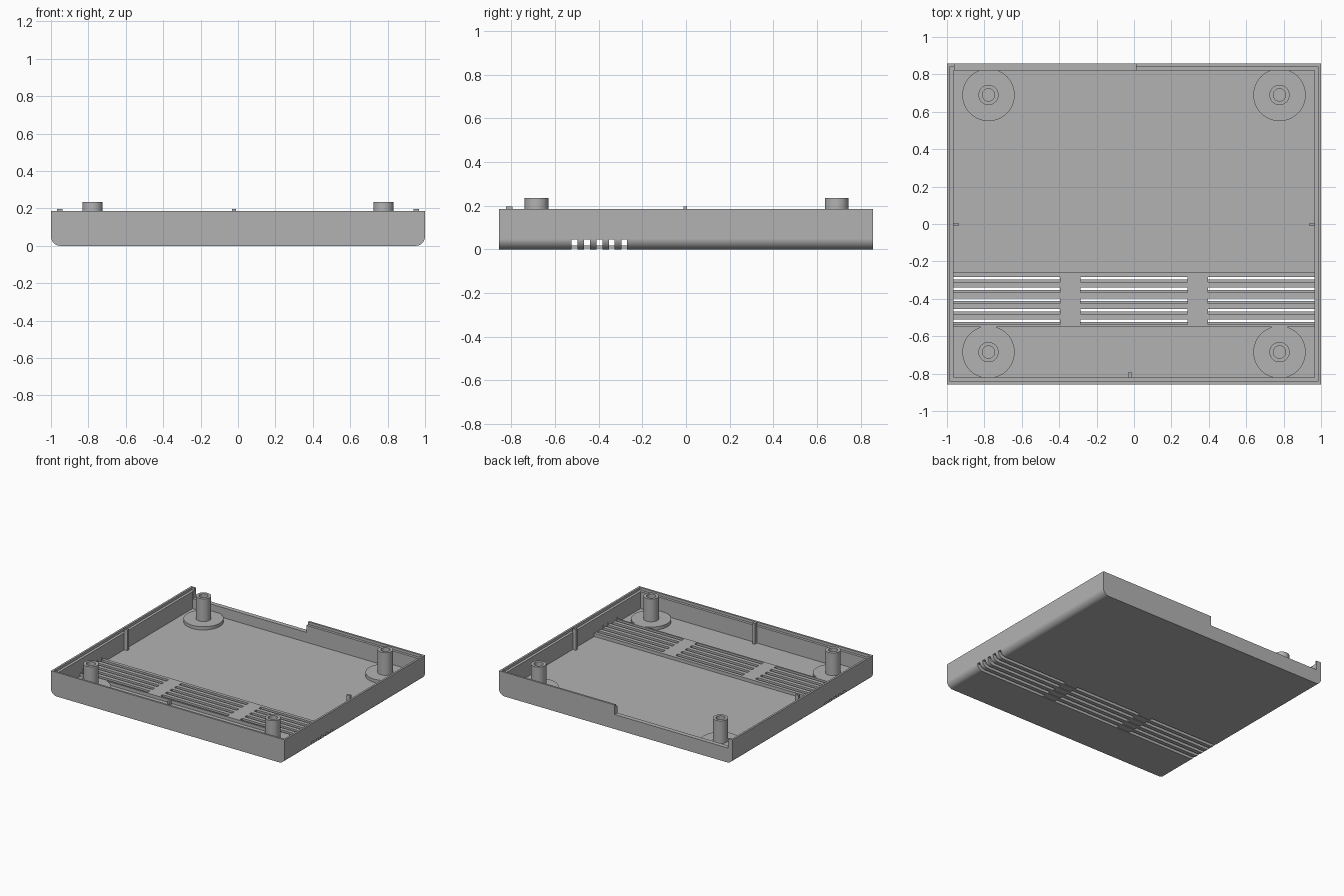
import bpy, bmesh, math
from mathutils import Matrix, Vector

cube = bpy.data.objects.get("Cube")
if cube:
    bpy.data.objects.remove(cube, do_unlink=True)

# Single grey plastic
grey = bpy.data.materials.new("grey_plastic")
grey.use_nodes = True
colour = (0.45, 0.45, 0.45, 1)
grey.diffuse_color = colour
grey.node_tree.nodes["Principled BSDF"].inputs["Base Color"].default_value = colour

W, D, H = 1.0, 0.857, 0.186      # half width, half depth, rim height
WALL, LIP = 0.035, 0.015
FLOOR, BAND = 0.035, 0.06        # floor top, raised vent band top
BAND_BACK, BAND_FRONT = -0.257, -0.551
PITCH, SLOT = 0.057, 0.027


def add_object(name, bm):
    bmesh.ops.recalc_face_normals(bm, faces=bm.faces)
    mesh = bpy.data.meshes.new(name)
    bm.to_mesh(mesh)
    bm.free()
    mesh.materials.append(grey)
    obj = bpy.data.objects.new(name, mesh)
    bpy.context.scene.collection.objects.link(obj)
    return obj


def box(name, x, y, z):
    """Box from (min, max) ranges on each axis."""
    bm = bmesh.new()
    size = [r[1] - r[0] for r in (x, y, z)]
    mid = Vector([(r[0] + r[1]) / 2 for r in (x, y, z)])
    bmesh.ops.create_cube(bm, size=1, matrix=Matrix.Translation(mid) @ Matrix.Diagonal((*size, 1)))
    return add_object(name, bm)


def smooth(obj):
    bpy.ops.object.select_all(action='DESELECT')
    obj.select_set(True)
    bpy.context.view_layer.objects.active = obj
    bpy.ops.object.shade_smooth_by_angle(angle=math.radians(30))
    mod = obj.modifiers.new("even_shading", 'WEIGHTED_NORMAL')
    mod.keep_sharp = True


# Solid tray with both lower long edges rounded
R, STEPS = 0.05, 12
arc = [(W - R + R * math.sin(a), R - R * math.cos(a))
       for a in (math.pi / 2 * i / STEPS for i in range(STEPS + 1))]
half = arc + [(W, H)]
outline = half + [(-x, z) for x, z in reversed(half)]
bm = bmesh.new()
face = bm.faces.new([bm.verts.new((x, -D, z)) for x, z in outline])
ext = bmesh.ops.extrude_face_region(bm, geom=[face])
bmesh.ops.translate(bm, vec=(0, 2 * D, 0),
                    verts=[v for v in ext["geom"] if isinstance(v, bmesh.types.BMVert)])
tray = add_object("tray", bm)

# Cavity, stepped rim and opening in the back wall
ix, iy = W - WALL, D - WALL
lx, ly = W - LIP, D - LIP
cutters = [
    box("cavity", (-ix, ix), (-iy, iy), (BAND, 1)),
    box("back_floor", (-ix, ix), (BAND_BACK, iy), (FLOOR, 0.1)),
    box("front_floor", (-ix, ix), (-iy, BAND_FRONT), (FLOOR, 0.1)),
    box("rim_step", (-lx, lx), (-ly, ly), (0.166, 1)),
    box("back_opening", (-0.96, 0.01), (iy - 0.05, 1), (0.112, 1)),
]
# Vents: long grooves beneath, meeting offset slots from above
for i in range(5):
    y = -0.283 - PITCH * i
    cutters.append(box("groove", (-2, 2), (y - SLOT / 2, y + SLOT / 2), (-1, 0.045)))
    y -= 0.014
    for x in ((-0.968, -0.395), (-0.287, 0.287), (0.395, 0.968)):
        cutters.append(box("slot", x, (y - SLOT / 2, y + SLOT / 2), (0.03, 0.08)))

for cutter in cutters:
    cutter.hide_render = True
    mod = tray.modifiers.new("cut", 'BOOLEAN')
    mod.operation, mod.solver, mod.object = 'DIFFERENCE', 'EXACT', cutter
bpy.context.view_layer.update()
result = bpy.data.meshes.new_from_object(tray.evaluated_get(bpy.context.evaluated_depsgraph_get()))
tray.modifiers.clear()
tray.data = result
for cutter in cutters:
    bpy.data.objects.remove(cutter, do_unlink=True)
smooth(tray)

# Low bridges across the grooves
for name, s in (("right", -1), ("left", 1)):
    box(name + "_vent_bridge", (s * 0.341 - 0.054, s * 0.341 + 0.054),
        (-0.53, -0.268), (0.004, 0.018))


# Screw posts on round pads
def screw_post(name, x, y):
    profile = [(0, 0.03), (0.14, 0.03), (0.14, BAND), (0.054, BAND),
               (0.054, 0.235), (0.033, 0.235), (0.033, 0.07), (0, 0.07)]
    bm = bmesh.new()
    verts = [bm.verts.new((r, 0, z)) for r, z in profile]
    edges = [bm.edges.new(pair) for pair in zip(verts, verts[1:])]
    bmesh.ops.spin(bm, geom=verts + edges, cent=(0, 0, 0), axis=(0, 0, 1),
                   angle=2 * math.pi, steps=48)
    bmesh.ops.remove_doubles(bm, verts=bm.verts, dist=1e-4)
    post = add_object(name, bm)
    post.location = (x, y, 0)
    smooth(post)


for end, y in (("front", -0.685), ("back", 0.69)):
    for side, x in (("right", -0.778), ("left", 0.778)):
        screw_post(f"{end}_{side}_screw_post", x, y)

# Locating ribs standing a little above the rim
for side, s in (("right", -1), ("left", 1)):
    box(side + "_rib", sorted((s * 0.938, s * 0.967)), (-0.012, 0.005), (0.03, 0.196))
box("front_rib", (-0.032, -0.012), (-iy - 0.002, -0.795), (0.03, 0.196))
